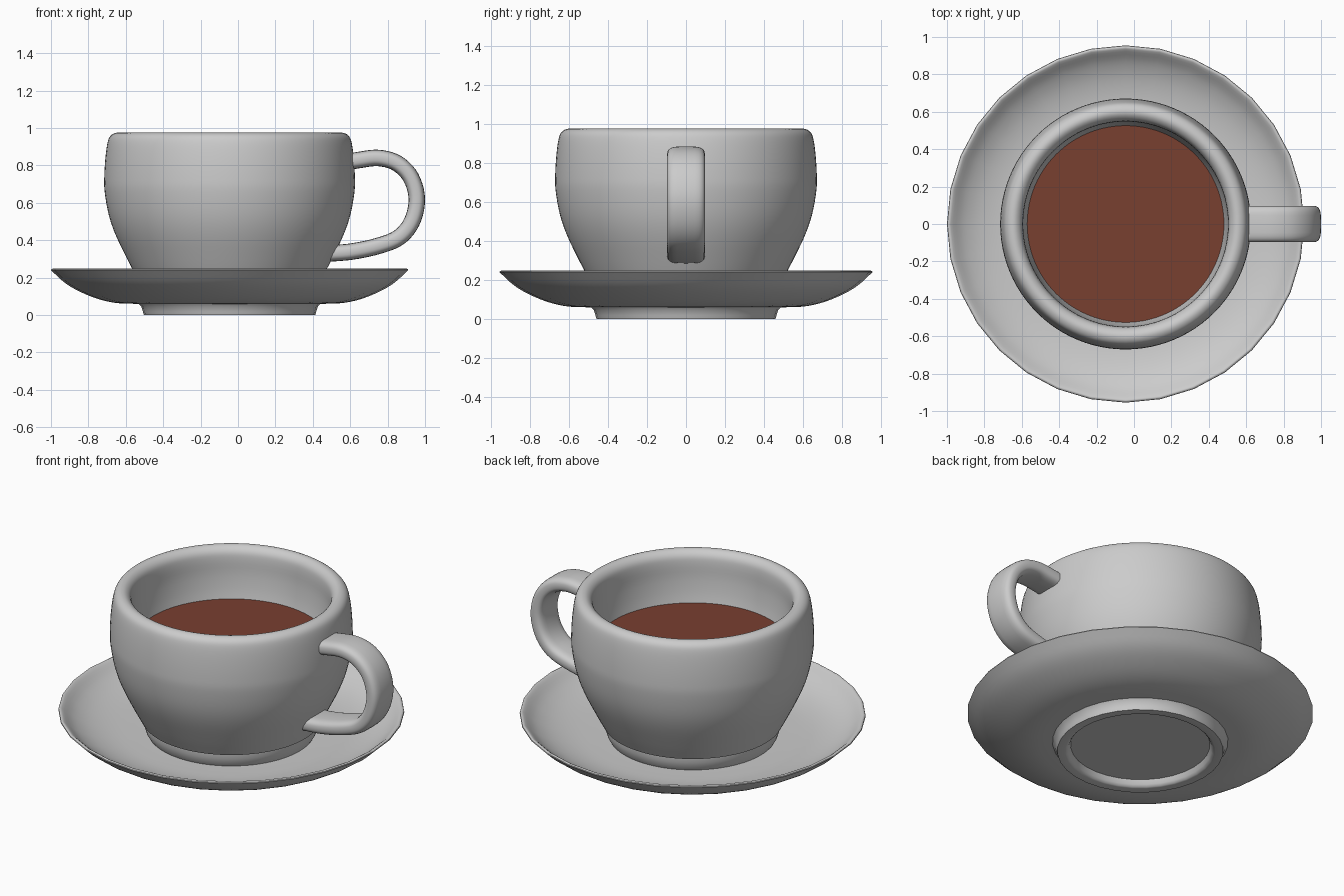
import bpy, bmesh, math
from mathutils import Vector

if "Cube" in bpy.data.objects:
    bpy.data.objects.remove(bpy.data.objects["Cube"])

CX = -0.045  # axis of cup and saucer


def spline(pts, n=4):
    """Catmull-Rom curve through 2D points."""
    p = [Vector(q) for q in pts]
    p = [2 * p[0] - p[1]] + p + [2 * p[-1] - p[-2]]
    out = []
    for i in range(1, len(p) - 2):
        a, b, c, d = p[i - 1:i + 3]
        for k in range(n):
            t = k / n
            out.append(0.5 * (2 * b + (c - a) * t + (2 * a - 5 * b + 4 * c - d) * t * t
                              + (3 * b - a - 3 * c + d) * t ** 3))
    return out + [p[-2]]


def finish(name, bm, angle=35):
    bmesh.ops.recalc_face_normals(bm, faces=bm.faces)
    me = bpy.data.meshes.new(name)
    bm.to_mesh(me)
    bm.free()
    ob = bpy.data.objects.new(name, me)
    bpy.context.collection.objects.link(ob)
    bpy.ops.object.select_all(action='DESELECT')
    ob.select_set(True)
    bpy.context.view_layer.objects.active = ob
    bpy.ops.object.shade_smooth_by_angle(angle=math.radians(angle))
    return ob


def skin(rings, bm):
    """Bridge consecutive closed rings and cap both ends."""
    vs = [[bm.verts.new(c) for c in r] for r in rings]
    n = len(vs[0])
    for a, b in zip(vs, vs[1:]):
        for i in range(n):
            j = (i + 1) % n
            bm.faces.new((a[i], a[j], b[j], b[i]))
    bm.faces.new(vs[0])
    bm.faces.new(vs[-1])


def lathe(name, profile, sides):
    rings = [[(CX + r * math.cos(2 * math.pi * i / sides),
               r * math.sin(2 * math.pi * i / sides), z) for i in range(sides)]
             for r, z in profile]
    bm = bmesh.new()
    skin(rings, bm)
    return finish(name, bm)


# Saucer: recessed foot, curved underside, dished top
under = spline([(0.485, 0.06), (0.60, 0.064), (0.70, 0.085), (0.80, 0.125),
                (0.88, 0.172), (0.955, 0.24)])
top = spline([(0.953, 0.245), (0.935, 0.245), (0.87, 0.192), (0.78, 0.15),
              (0.66, 0.125), (0.50, 0.118)])
foot = [(0.385, 0.04), (0.395, 0.015), (0.405, 0.003), (0.415, 0),
        (0.458, 0), (0.464, 0.02), (0.472, 0.045)]
lathe("saucer", foot + under + top, 32)

# Cup: foot ring, rounded body, thick lip and inner wall
outer = spline([(0.495, 0.20), (0.545, 0.295), (0.61, 0.43), (0.647, 0.54),
                (0.668, 0.66), (0.67, 0.74), (0.664, 0.84), (0.653, 0.92),
                (0.638, 0.957), (0.61, 0.974), (0.582, 0.97), (0.558, 0.945),
                (0.549, 0.90), (0.545, 0.80), (0.525, 0.67), (0.47, 0.48),
                (0.38, 0.34), (0.25, 0.29)])
lathe("cup", [(0.46, 0.115), (0.472, 0.135), (0.482, 0.17), (0.483, 0.195)] + outer, 96)

# Coffee surface
bm = bmesh.new()
bmesh.ops.create_circle(bm, cap_ends=True, segments=96, radius=0.527)
for v in bm.verts:
    v.co += Vector((CX, 0, 0.675))
coffee = finish("coffee", bm)
mat = bpy.data.materials.new("coffee_brown")
mat.diffuse_color = (0.19, 0.05, 0.03, 1)
mat.use_nodes = True
mat.node_tree.nodes["Principled BSDF"].inputs["Base Color"].default_value = mat.diffuse_color
coffee.data.materials.append(mat)

# Handle: flat rounded strap swept along a loop
path = spline([(0.55, 0.812), (0.64, 0.828), (0.75, 0.84), (0.85, 0.812),
               (0.925, 0.735), (0.956, 0.62), (0.93, 0.50), (0.86, 0.415),
               (0.75, 0.37), (0.61, 0.34), (0.47, 0.328)], 5)
rings = []
for i, p in enumerate(path):
    t = (path[min(i + 1, len(path) - 1)] - path[max(i - 1, 0)]).normalized()
    nx, nz = -t.y, t.x
    ring = []
    for k in range(28):
        c, s = math.cos(2 * math.pi * k / 28), math.sin(2 * math.pi * k / 28)
        y = 0.097 * math.copysign(abs(c) ** 0.5, c)
        h = 0.044 * math.copysign(abs(s) ** 0.75, s)
        ring.append((p.x + nx * h, y, p.y + nz * h))
    rings.append(ring)
bm = bmesh.new()
skin(rings, bm)
finish("handle", bm, 60)
